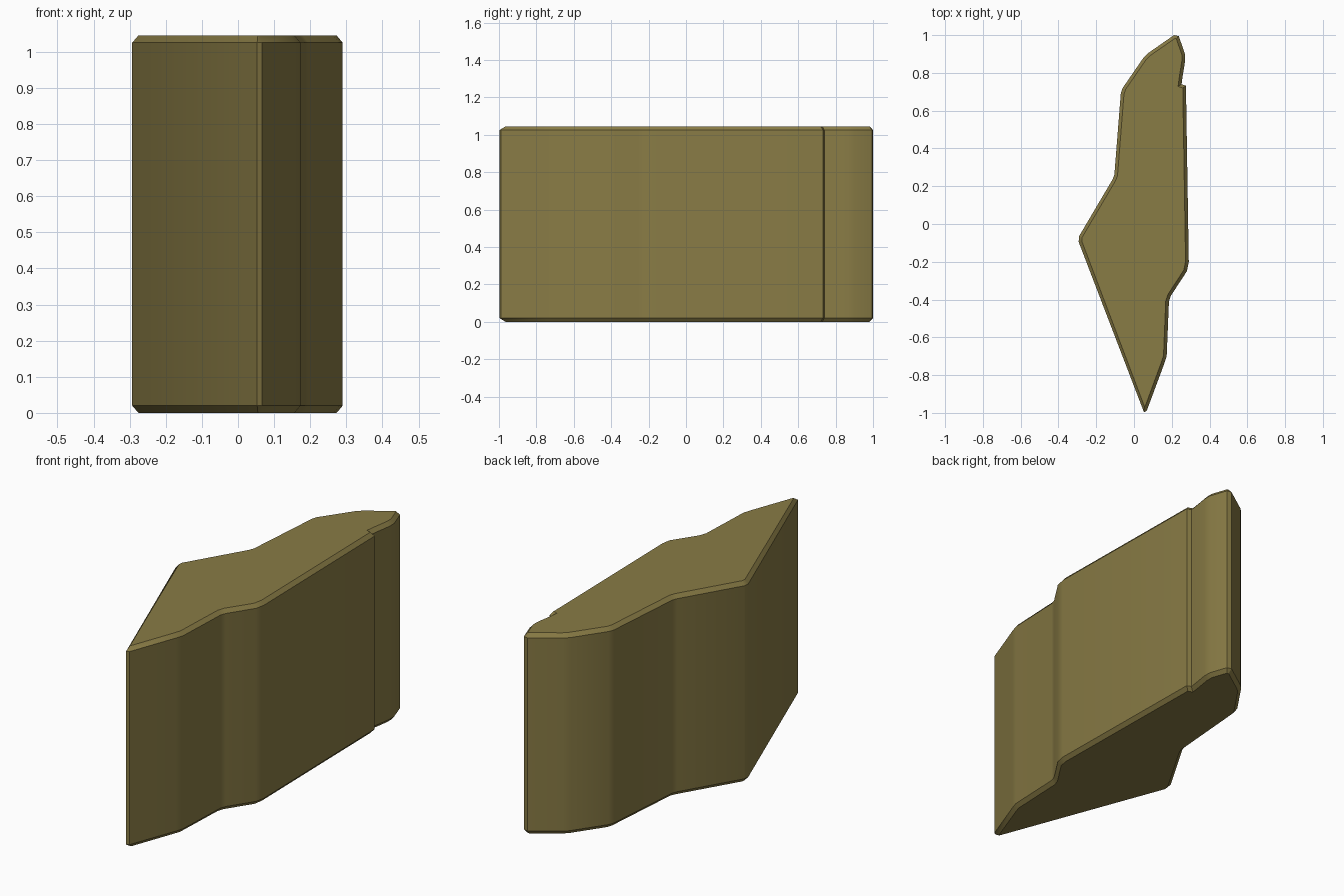
import bpy, bmesh, math
from mathutils import Vector

if "Cube" in bpy.data.objects:
    bpy.data.objects.remove(bpy.data.objects["Cube"])

HEIGHT, BEVEL_H, BEVEL_IN = 1.045, 0.02, 0.017

# Outline seen from above, counter-clockwise from the front tip
OUTLINE = [Vector(p) for p in [
    (0.053, -0.997), (0.067, -0.99), (0.16, -0.74), (0.173, -0.70), (0.185, -0.41),
    (0.195, -0.38), (0.28, -0.25), (0.29, -0.20), (0.275, 0.732),
    (0.252, 0.74), (0.256, 0.772),
    (0.27, 0.86), (0.27, 0.90), (0.237, 0.995), (0.212, 1.0), (0.075, 0.905),
    (0.05, 0.88), (-0.06, 0.72), (-0.07, 0.69), (-0.104, 0.26), (-0.114, 0.235),
    (-0.291, -0.065), (-0.293, -0.095)]]


def inset(points, d):
    """Move each point inward along its mitre, limited at sharp corners."""
    result = []
    for i, p in enumerate(points):
        a = (p - points[i - 1]).normalized()
        b = (points[(i + 1) % len(points)] - p).normalized()
        na, nb = Vector((-a.y, a.x)), Vector((-b.y, b.x))
        m = (na + nb).normalized()
        result.append(p + m * min(d / max(m.dot(na), 0.2), d * 2))
    return result


mat = bpy.data.materials.new("olive stone")
mat.diffuse_color = (0.25, 0.2, 0.06, 1)
mat.use_nodes = True
mat.node_tree.nodes["Principled BSDF"].inputs["Base Color"].default_value = mat.diffuse_color

# Upright slab with chamfered top and bottom rims
bm = bmesh.new()
inner = inset(OUTLINE, BEVEL_IN)
inner[0] = Vector((0.055, -0.965))
inner[1] = Vector((0.061, -0.96))
rings = []
for pts, z in ((inner, 0), (OUTLINE, BEVEL_H),
               (OUTLINE, HEIGHT - BEVEL_H), (inner, HEIGHT)):
    rings.append([bm.verts.new((p.x, p.y, z)) for p in pts])
n = len(OUTLINE)
for low, high in zip(rings, rings[1:]):
    for i in range(n):
        j = (i + 1) % n
        bm.faces.new((low[i], low[j], high[j], high[i]))
bm.faces.new(rings[0][::-1])
bm.faces.new(rings[-1])

mesh = bpy.data.meshes.new("stone_slab")
bm.to_mesh(mesh)
bm.free()
mesh.materials.append(mat)
slab = bpy.data.objects.new("stone_slab", mesh)
bpy.context.collection.objects.link(slab)

# Soft shading around the side corners, crisp rims
bpy.context.view_layer.objects.active = slab
slab.select_set(True)
bpy.ops.object.shade_smooth_by_angle(angle=math.radians(30))
